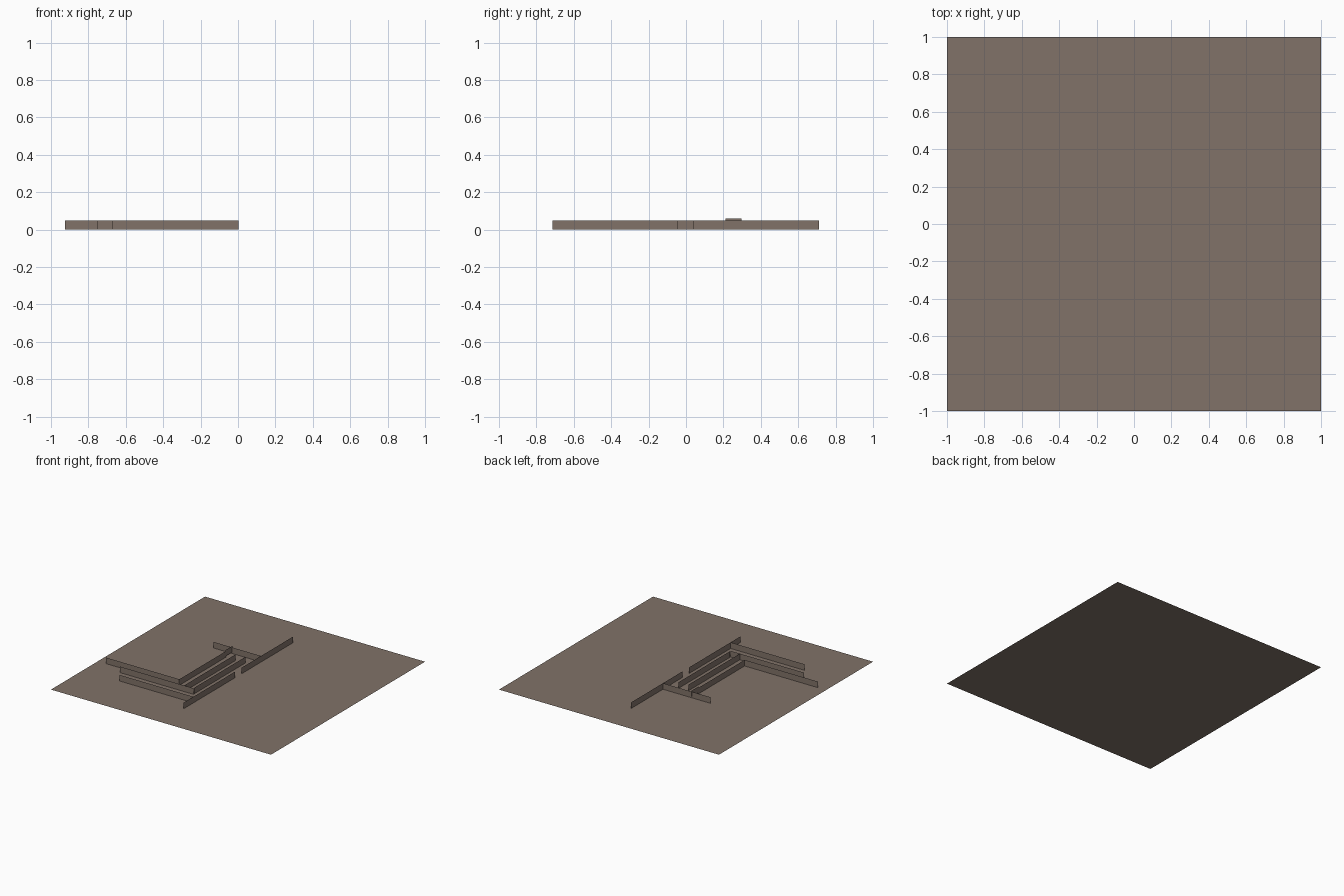
import bpy

if "Cube" in bpy.data.objects:
    bpy.data.objects.remove(bpy.data.objects["Cube"])

# One flat earthy colour for everything
brown = bpy.data.materials.new("warm brown")
brown.diffuse_color = (0.22, 0.17, 0.14, 1)
brown.use_nodes = True
brown.node_tree.nodes["Principled BSDF"].inputs["Base Color"].default_value = brown.diffuse_color


def sheet(name, corners):
    """Single flat quad."""
    mesh = bpy.data.meshes.new(name)
    mesh.from_pydata(corners, [], [(0, 1, 2, 3)])
    mesh.materials.append(brown)
    obj = bpy.data.objects.new(name, mesh)
    bpy.context.collection.objects.link(obj)
    return obj


def wall(name, start, end, z0=0.0, z1=0.05):
    """Upright zero-thickness panel between two floor points."""
    (x0, y0), (x1, y1) = start, end
    sheet(name, [(x0, y0, z0), (x1, y1, z0), (x1, y1, z1), (x0, y0, z1)])


# Floor
sheet("floor", [(-1, -1, 0), (1, -1, 0), (1, 1, 0), (-1, 1, 0)])

# Walls running front to back: x, y start, y end
for i, (x, a, b) in enumerate([(0.003, -0.715, -0.045), (0.003, 0.04, 0.71),
                               (-0.083, -0.455, 0.215), (-0.168, -0.46, 0.21),
                               (-0.26, -0.395, 0.215)]):
    wall(f"long_wall_{i + 1}", (x, a), (x, b))

# Walls running left to right: y, x start, x end
for i, (y, a, b) in enumerate([(0.295, -0.43, 0.003), (-0.39, -0.925, -0.26),
                               (-0.46, -0.75, -0.083), (-0.583, -0.67, 0.003)]):
    wall(f"cross_wall_{i + 1}", (a, y), (b, y))

# Slightly raised door panel closing the corridor
wall("door_panel", (-0.26, 0.21), (-0.26, 0.297), 0.01, 0.06)
